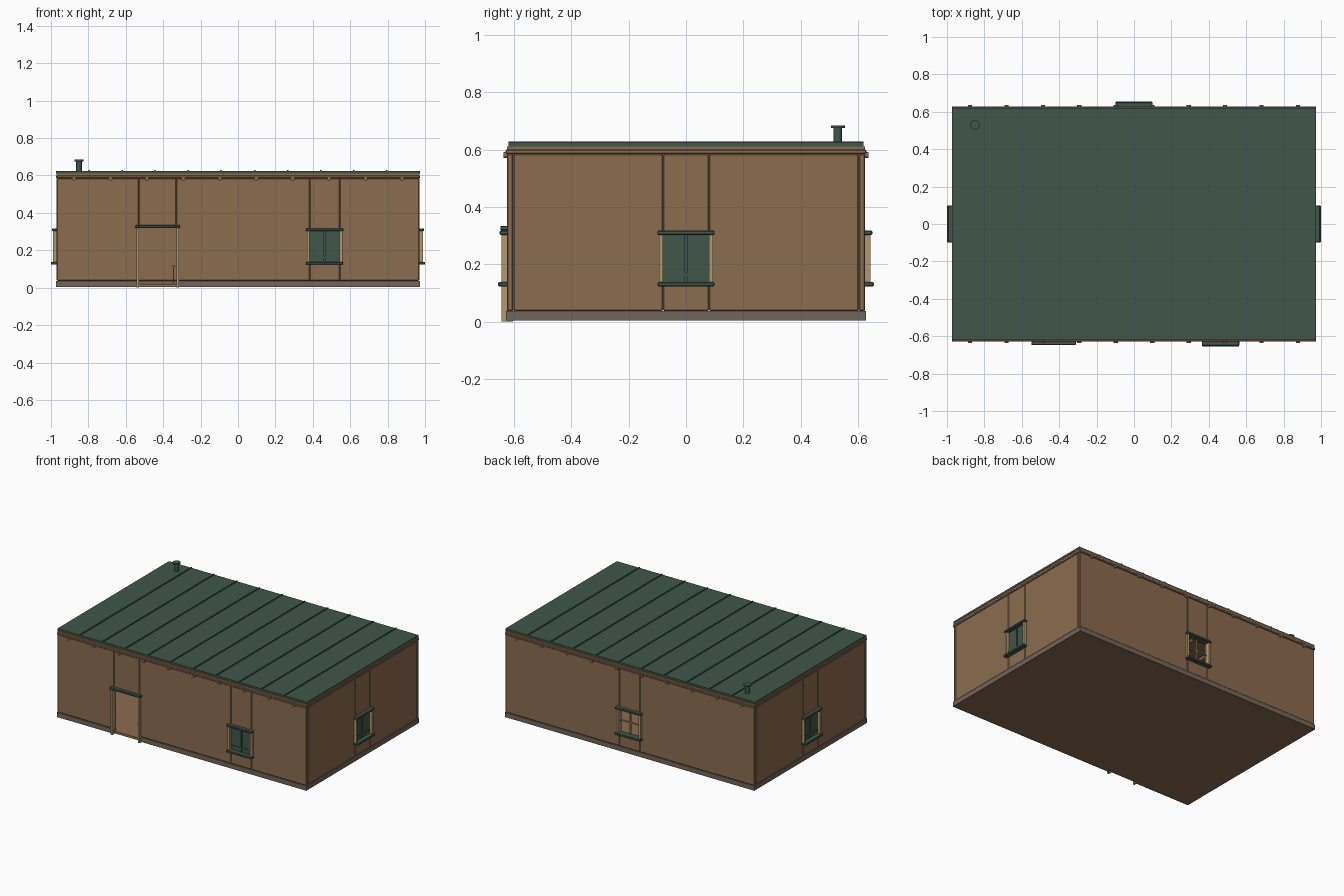
import bpy, bmesh
from math import radians
from mathutils import Matrix, Vector

old = bpy.data.objects.get("Cube")
if old:
    bpy.data.objects.remove(old, do_unlink=True)


def material(name, rgb):
    m = bpy.data.materials.new(name)
    m.use_nodes = True
    m.diffuse_color = (*rgb, 1)
    bsdf = next(n for n in m.node_tree.nodes if n.type == 'BSDF_PRINCIPLED')
    bsdf.inputs["Base Color"].default_value = (*rgb, 1)
    bsdf.inputs["Roughness"].default_value = 0.9
    return m


ADOBE = material("adobe_brown", (0.26, 0.15, 0.08))
GREEN = material("dark_green", (0.052, 0.095, 0.07))
TAN = material("pale_wood", (0.44, 0.31, 0.16))
STONE = material("stone_grey", (0.17, 0.13, 0.10))

HX, HY = 0.97, 0.625        # half length and half depth of the house
T = 0.022                   # wall thickness
BASE, WALL_TOP = 0.037, 0.585


def finish(name, bm, mat, bevel=0):
    mesh = bpy.data.meshes.new(name)
    bm.to_mesh(mesh)
    bm.free()
    mesh.materials.append(mat)
    ob = bpy.data.objects.new(name, mesh)
    bpy.context.collection.objects.link(ob)
    if bevel:
        mod = ob.modifiers.new("Bevel", 'BEVEL')
        mod.width = bevel
        mod.segments = 1
    return ob


def box(name, x, y, z, mat, turn=0, bevel=0):
    """Box from (min, max) ranges, turned about the vertical axis."""
    bm = bmesh.new()
    bmesh.ops.create_cube(bm, size=1)
    size = Vector([b - a for a, b in (x, y, z)])
    mid = Vector([(a + b) / 2 for a, b in (x, y, z)])
    bm.transform(Matrix.Rotation(radians(turn), 4, 'Z') @ Matrix.Translation(mid)
                 @ Matrix.Diagonal((*size, 1)))
    return finish(name, bm, mat, bevel)


def cylinder(name, radius, length, centre, mat, axis=None, sides=16):
    bm = bmesh.new()
    bmesh.ops.create_cone(bm, cap_ends=True, segments=sides, radius1=radius,
                          radius2=radius, depth=length)
    rot = Matrix.Rotation(radians(90), 4, 'X') if axis == 'Y' else Matrix()
    bm.transform(Matrix.Translation(centre) @ rot)
    for f in bm.faces:
        f.smooth = len(f.verts) == 4
    return finish(name, bm, mat)


def wall(side, turn, half, dist, openings):
    """Wall of bevelled panels, with (centre, half width, bottom, top) openings."""
    y = (-dist, -dist + T)
    left = -half
    for c, w, bottom, top in openings:
        box(side + "_wall_panel", (left, c - w), y, (BASE, WALL_TOP), ADOBE, turn, 0.004)
        box(side + "_wall_over_opening", (c - w, c + w), y, (top, WALL_TOP), ADOBE, turn, 0.004)
        if bottom > BASE:
            box(side + "_wall_under_opening", (c - w, c + w), y, (BASE, bottom), ADOBE, turn, 0.004)
        left = c + w
    box(side + "_wall_panel", (left, half), y, (BASE, WALL_TOP), ADOBE, turn, 0.004)


def window(side, turn, dist, c, shuttered=True):
    def part(name, x, y, z, mat, bevel=0):
        box(side + "_window_" + name, (c + x[0], c + x[1]), (-dist + y[0], -dist + y[1]),
            z, mat, turn, bevel)

    part("lintel", (-0.1, 0.1), (-0.025, T), (0.302, 0.317), GREEN, 0.003)
    part("sill", (-0.099, 0.099), (-0.03, T), (0.123, 0.138), GREEN, 0.003)
    for s in (-1, 1):
        part("jamb", sorted((s * 0.08, s * 0.095)), (-0.018, T), (0.138, 0.302), TAN)
    if shuttered:
        for s in (-1, 1):
            part("shutter", sorted((s * 0.003, s * 0.08)), (0.002, 0.012), (0.138, 0.302), GREEN)
        part("shutter_backing", (-0.08, 0.08), (0.012, 0.018), (0.138, 0.302), GREEN)
        part("shutter_rail", (-0.078, 0.078), (-0.002, 0.003), (0.157, 0.17), GREEN)
    else:
        part("upright_bar", (-0.004, 0.004), (0.004, 0.014), (0.138, 0.302), TAN)
        part("cross_bar", (-0.08, 0.08), (0.004, 0.014), (0.216, 0.224), TAN)


# Walls and windows
DOOR, WIN = -0.43, 0.463
hole = (0.13, 0.31)
wall("front", 0, HX, HY, [(DOOR, 0.1, 0, 0.325), (WIN, 0.08, *hole)])
wall("back", 180, HX, HY, [(0, 0.08, *hole)])
wall("left", 90, HY - T, HX, [(0, 0.08, *hole)])
wall("right", 270, HY - T, HX, [(0, 0.08, *hole)])
window("front", 0, HY, WIN)
window("back", 180, HY, 0, shuttered=False)
window("left", 90, HX, 0)
window("right", 270, HX, 0)

# Floor and stone plinth, broken at the doorway
box("floor", (-HX + 0.006, HX - 0.006), (-HY + 0.006, HY - 0.006), (0.004, 0.02), ADOBE)
pz = (0.004, BASE)
box("front_plinth", (-HX - 0.002, DOOR - 0.1), (-HY - 0.003, -HY + T), pz, STONE)
box("front_plinth", (DOOR + 0.1, HX + 0.002), (-HY - 0.003, -HY + T), pz, STONE)
box("back_plinth", (-HX - 0.002, HX + 0.002), (HY - T, HY + 0.003), pz, STONE)
for name, turn in (("left_plinth", 90), ("right_plinth", 270)):
    box(name, (-HY + T, HY - T), (-HX - 0.002, -HX + T), pz, STONE, turn)

# Doorway
for s in (-1, 1):
    box("door_post", sorted((DOOR + s * 0.1, DOOR + s * 0.114)), (-HY - 0.018, -HY + T),
        (0, 0.32), TAN)
box("door_lintel", (DOOR - 0.119, DOOR + 0.119), (-HY - 0.023, -HY + T), (0.318, 0.334),
    GREEN, 0, 0.003)
box("door_handle_post", (-0.347, -0.343), (-HY + 0.008, -HY + 0.012), (0.02, 0.115), TAN)
box("door_handle_top", (-0.353, -0.333), (-HY + 0.006, -HY + 0.014), (0.113, 0.119), TAN)

# Ceiling bands and log beams
box("lower_cornice", (-HX - 0.002, HX + 0.002), (-HY - 0.004, HY + 0.004), (WALL_TOP, 0.6), ADOBE, 0, 0.003)
box("upper_cornice", (-HX, HX), (-HY, HY), (0.6, 0.611), ADOBE)
for i in range(10):
    cylinder("log_beam", 0.011, 2 * HY + 0.022, ((i - 4.5) * 0.195, 0, 0.581), ADOBE, 'Y', 12)

# Roof sheet with standing seams
box("roof", (-HX - 0.002, HX + 0.002), (-HY + 0.005, HY - 0.005), (0.611, 0.624), GREEN)
for i in range(10):
    x = (i - 4.5) * 0.177
    box("roof_seam", (x - 0.004, x + 0.004), (-HY + 0.005, HY - 0.005), (0.622, 0.629), GREEN)

# Stove pipe
cylinder("stove_pipe", 0.015, 0.06, (-0.85, 0.53, 0.65), GREEN)
cylinder("pipe_cap", 0.025, 0.009, (-0.85, 0.53, 0.68), GREEN)
